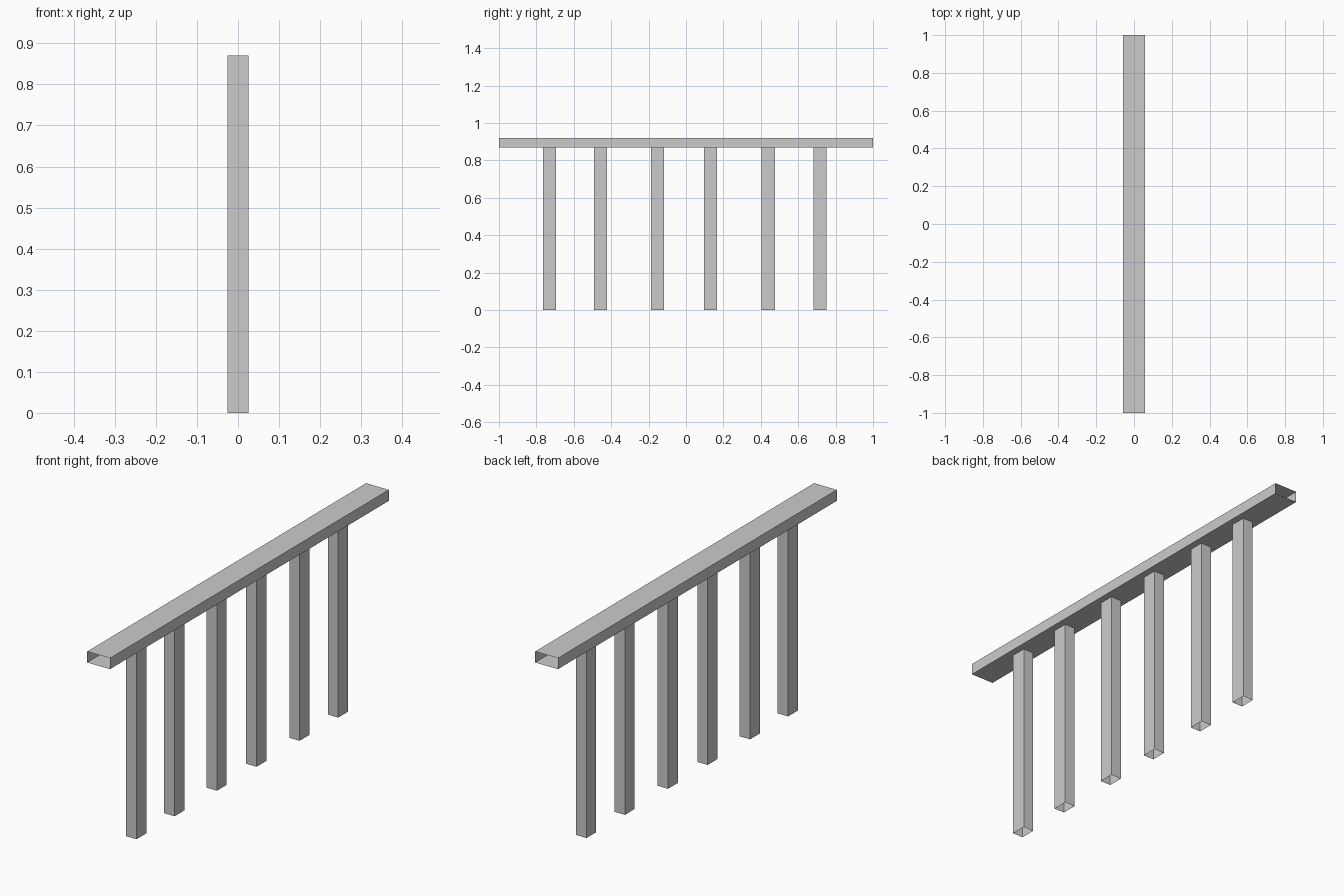
import bpy, bmesh
from mathutils import Vector

if "Cube" in bpy.data.objects:
    bpy.data.objects.remove(bpy.data.objects["Cube"])


def open_box(name, size, center, open_axis):
    """Thin-walled box whose two faces along open_axis are removed."""
    bm = bmesh.new()
    bmesh.ops.create_cube(bm, size=1)
    ends = [f for f in bm.faces if abs(f.normal[open_axis]) > 0.9]
    bmesh.ops.delete(bm, geom=ends, context='FACES_ONLY')
    bmesh.ops.scale(bm, vec=Vector(size), verts=bm.verts)
    mesh = bpy.data.meshes.new(name)
    bm.to_mesh(mesh)
    bm.free()
    obj = bpy.data.objects.new(name, mesh)
    obj.location = center
    bpy.context.collection.objects.link(obj)
    return obj


RAIL_BOTTOM, RAIL_TOP = 0.87, 0.92

# Handrail: rectangular tube, open at both ends
open_box("handrail", (0.114, 2.0, RAIL_TOP - RAIL_BOTTOM),
         (0, 0, (RAIL_TOP + RAIL_BOTTOM) / 2), 1)

# Posts: unevenly spaced tubes, open at top and bottom
for i, y in enumerate((-0.73, -0.457, -0.153, 0.131, 0.44, 0.716), 1):
    open_box(f"post_{i}", (0.052, 0.07, RAIL_BOTTOM),
             (0, y, RAIL_BOTTOM / 2), 2)
